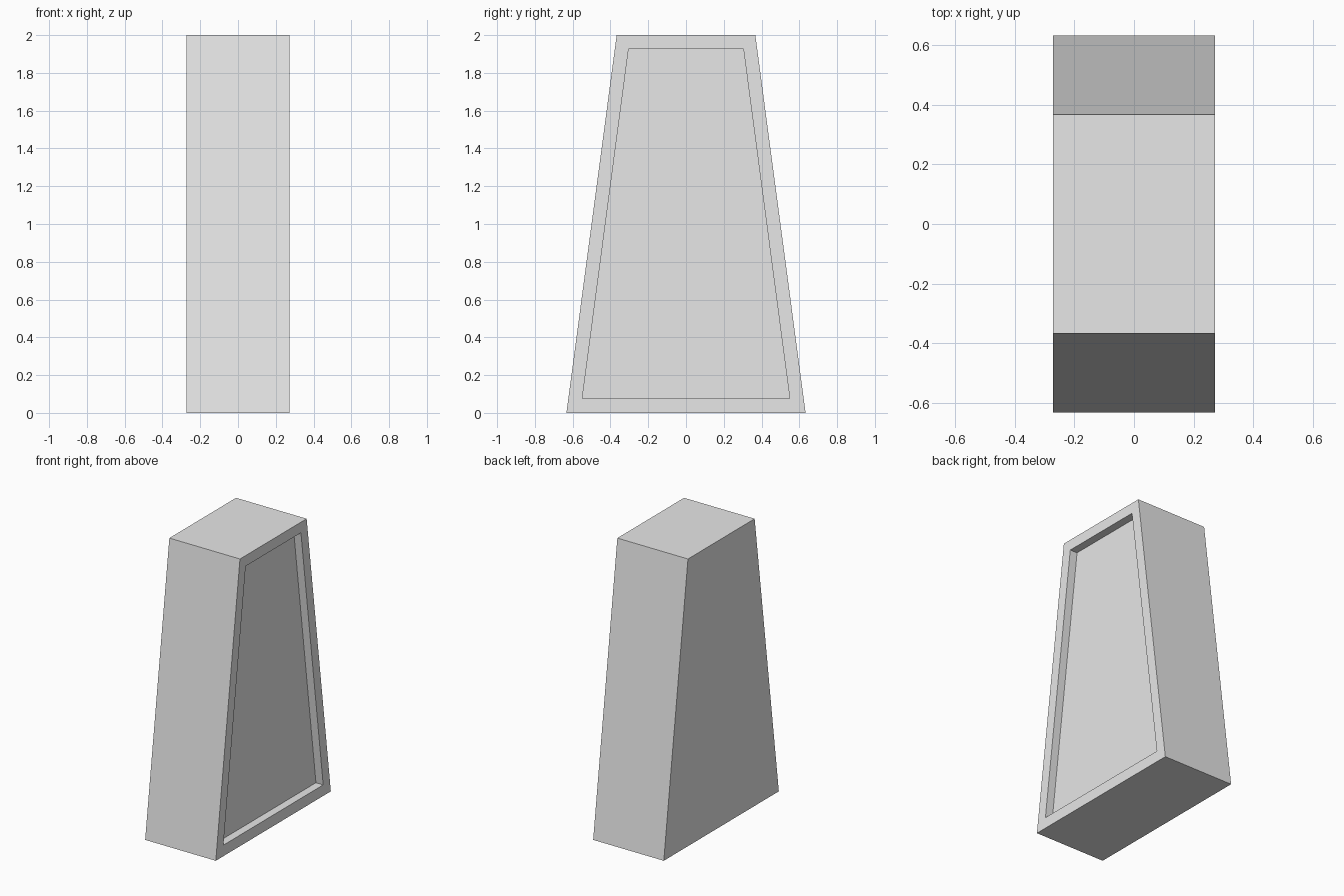
import bpy, bmesh

if "Cube" in bpy.data.objects:
    bpy.data.objects.remove(bpy.data.objects["Cube"])

HALF_W = 0.272   # half thickness along x
DEPTH = 0.056    # depth of the recessed panel

grey = bpy.data.materials.new("light grey")
grey.diffuse_color = (0.8, 0.8, 0.8, 1)
grey.use_nodes = True
grey.node_tree.nodes["Principled BSDF"].inputs["Base Color"].default_value = grey.diffuse_color


def outline(bm, x, y_bottom, y_top, z_bottom, z_top):
    """Trapezoid loop in the plane at x."""
    pts = [(-y_bottom, z_bottom), (y_bottom, z_bottom), (y_top, z_top), (-y_top, z_top)]
    return [bm.verts.new((x, y, z)) for y, z in pts]


def bridge(bm, a, b):
    for i in range(4):
        j = (i + 1) % 4
        bm.faces.new((a[i], a[j], b[j], b[i]))


bm = bmesh.new()
# Tapered body, rim and recessed panel as consecutive loops
outer = (0.633, 0.367, 0.0, 2.0)
inner = (0.549, 0.304, 0.077, 1.926)
loops = [
    outline(bm, -HALF_W, *outer),
    outline(bm, HALF_W, *outer),
    outline(bm, HALF_W, *inner),
    outline(bm, HALF_W - DEPTH, *inner),
]
for a, b in zip(loops, loops[1:]):
    bridge(bm, a, b)
bm.faces.new(loops[0])
bm.faces.new(loops[-1])
bmesh.ops.recalc_face_normals(bm, faces=bm.faces)

mesh = bpy.data.meshes.new("tapered_block")
bm.to_mesh(mesh)
bm.free()
mesh.materials.append(grey)
obj = bpy.data.objects.new("tapered_block", mesh)
bpy.context.collection.objects.link(obj)
